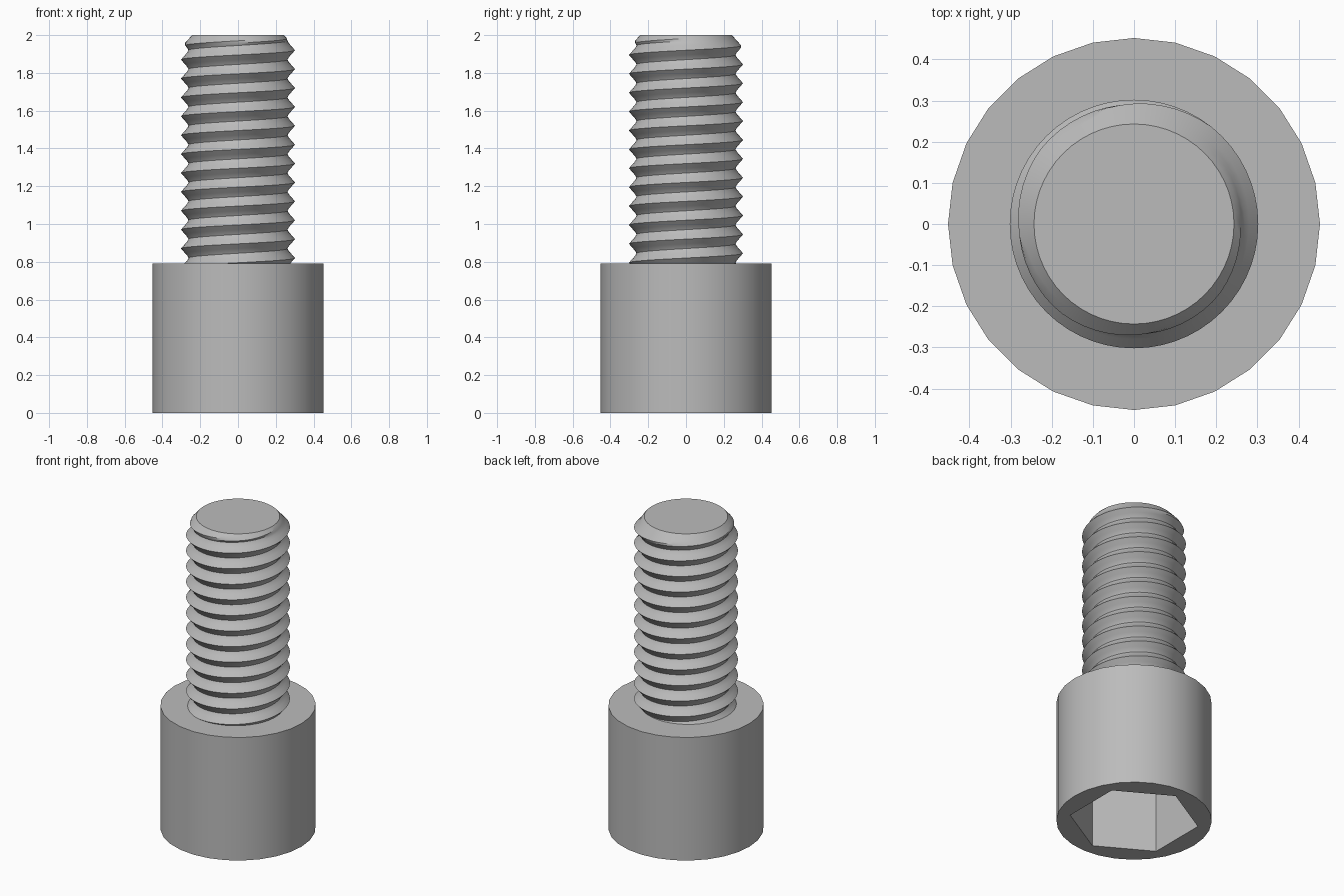
import bpy, bmesh, math

cube = bpy.data.objects.get("Cube")
if cube:
    bpy.data.objects.remove(cube, do_unlink=True)

HEAD_R, HEAD_H = 0.452, 0.79
HEX_R, HEX_DEPTH = 0.377, 0.5
PITCH, ROOT_R, CREST_R = 0.1, 0.262, 0.302
TIP_R, TOP = 0.243, 2.0

steel = bpy.data.materials.new("grey steel")
steel.use_nodes = True
colour = (0.5, 0.5, 0.5, 1)
steel.diffuse_color = colour
steel.node_tree.nodes["Principled BSDF"].inputs["Base Color"].default_value = colour


def ring(bm, r, z, n, turn=0.0):
    angles = [turn + math.tau * i / n for i in range(n)]
    return [bm.verts.new((r * math.cos(a), r * math.sin(a), z)) for a in angles]


def loop_edges(bm, verts):
    return [bm.edges.new((v, verts[i - 1])) for i, v in enumerate(verts)]


def walls(bm, low, high):
    for i in range(len(low)):
        bm.faces.new((low[i - 1], low[i], high[i], high[i - 1]))


def finish(name, bm, angle):
    bmesh.ops.recalc_face_normals(bm, faces=bm.faces)
    mesh = bpy.data.meshes.new(name)
    bm.to_mesh(mesh)
    bm.free()
    mesh.materials.append(steel)
    obj = bpy.data.objects.new(name, mesh)
    bpy.context.collection.objects.link(obj)
    bpy.ops.object.select_all(action='DESELECT')
    obj.select_set(True)
    bpy.context.view_layer.objects.active = obj
    bpy.ops.object.shade_smooth_by_angle(angle=math.radians(angle))
    return obj


# Cylindrical head with a hexagonal socket in its underside
bm = bmesh.new()
outer_low = ring(bm, HEAD_R, 0, 28)
outer_high = ring(bm, HEAD_R, HEAD_H, 28)
hex_low = ring(bm, HEX_R, 0, 6, math.pi / 6)
hex_high = ring(bm, HEX_R, HEX_DEPTH, 6, math.pi / 6)
rim = loop_edges(bm, outer_low) + loop_edges(bm, hex_low)
bmesh.ops.triangle_fill(bm, edges=rim, use_beauty=True, normal=(0, 0, -1))
walls(bm, outer_low, outer_high)
walls(bm, hex_low, hex_high)
bm.faces.new(outer_high)
bm.faces.new(hex_high)
finish("socket_head", bm, 30)

# Threaded shank: helical rows whose radius follows a V profile,
# trimmed by the head below and by the chamfer cone at the tip
SIDES, STEPS = 56, 8
START = HEAD_H - 0.02
TURNS = math.ceil((TOP - START) / PITCH) + 1


def thread_point(row, side):
    z = START + PITCH * (row / STEPS - 1 + side / SIDES)
    z = min(max(z, START), TOP)
    phase = ((z - START) / PITCH - side / SIDES) % 1.0
    vee = max(0.0, 1 - abs(phase - 0.5) * 2.2)
    r = min(ROOT_R + (CREST_R - ROOT_R) * vee, TIP_R + (TOP - z) * 0.9)
    a = math.tau * side / SIDES
    return r * math.cos(a), r * math.sin(a), z


bm = bmesh.new()
rows = [[bm.verts.new(thread_point(row, s)) for s in range(SIDES + 1)]
        for row in range(TURNS * STEPS + 1)]
for low, high in zip(rows, rows[1:]):
    for s in range(SIDES):
        bm.faces.new((low[s], low[s + 1], high[s + 1], high[s]))
bmesh.ops.remove_doubles(bm, verts=bm.verts, dist=0.0005)
bmesh.ops.dissolve_degenerate(bm, edges=bm.edges, dist=0.0001)
bmesh.ops.holes_fill(bm, edges=[e for e in bm.edges if e.is_boundary], sides=0)
finish("threaded_shank", bm, 30)
